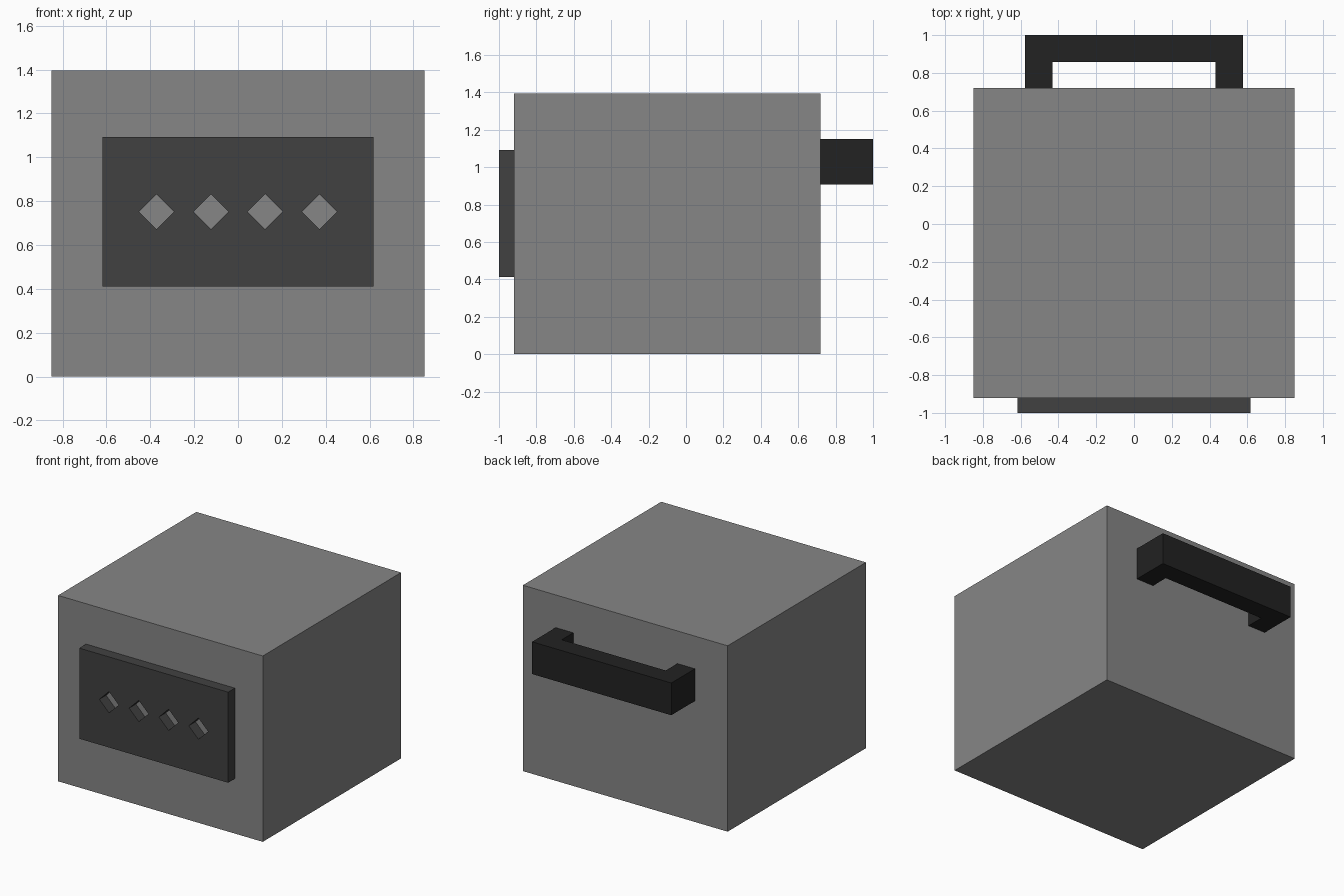
import bpy, bmesh
from mathutils import Vector

if "Cube" in bpy.data.objects:
    bpy.data.objects.remove(bpy.data.objects["Cube"])


def material(name, value):
    m = bpy.data.materials.new(name)
    m.diffuse_color = (value, value, value, 1)
    m.use_nodes = True
    m.node_tree.nodes["Principled BSDF"].inputs["Base Color"].default_value = m.diffuse_color
    return m


GREY = material("mid grey", 0.238)
DARK = material("dark grey", 0.053)
BLACK = material("near black", 0.016)


def add_object(name, bm, *mats):
    bmesh.ops.recalc_face_normals(bm, faces=bm.faces)
    mesh = bpy.data.meshes.new(name)
    bm.to_mesh(mesh)
    bm.free()
    for m in mats:
        mesh.materials.append(m)
    obj = bpy.data.objects.new(name, mesh)
    bpy.context.collection.objects.link(obj)
    return obj


def prism(loops, direction):
    """Extrude a flat outline (with optional holes) along a direction."""
    bm = bmesh.new()
    edges = []
    for loop in loops:
        vs = [bm.verts.new(p) for p in loop]
        edges += [bm.edges.new((vs[i - 1], vs[i])) for i in range(len(vs))]
    bmesh.ops.triangle_fill(bm, edges=edges, use_beauty=True)
    geo = bmesh.ops.extrude_face_region(bm, geom=bm.faces[:], use_keep_orig=True)
    verts = [g for g in geo["geom"] if isinstance(g, bmesh.types.BMVert)]
    bmesh.ops.translate(bm, verts=verts, vec=Vector(direction))
    return bm


# Main box
X, Y0, Y1 = 0.85, -0.92, 0.72
add_object("body", prism([[(-X, Y0, 0), (X, Y0, 0), (X, Y1, 0), (-X, Y1, 0)]],
                         (0, 0, 1.395)), GREY)

# Front panel with four diamond holes showing the body behind
outline = [(-0.618, -1, 0.412), (0.618, -1, 0.412), (0.618, -1, 1.092), (-0.618, -1, 1.092)]
R, CZ = 0.08, 0.752
centres = [-0.371 + 0.2475 * i for i in range(4)]
holes = [[(c - R, -1, CZ), (c, -1, CZ - R), (c + R, -1, CZ), (c, -1, CZ + R)] for c in centres]
add_object("front_panel", prism([outline] + holes, (0, 0.08, 0)), DARK)

# U-shaped rear handle
half = [(0.578, 0.72), (0.578, 1.0)]
inner = [(0.432, 0.857), (0.432, 0.72)]
profile = half + [(-x, y) for x, y in reversed(half)]
profile += [(-x, y) for x, y in reversed(inner)] + inner
add_object("rear_handle", prism([[(x, y, 0.908) for x, y in profile]], (0, 0, 0.242)), BLACK)
